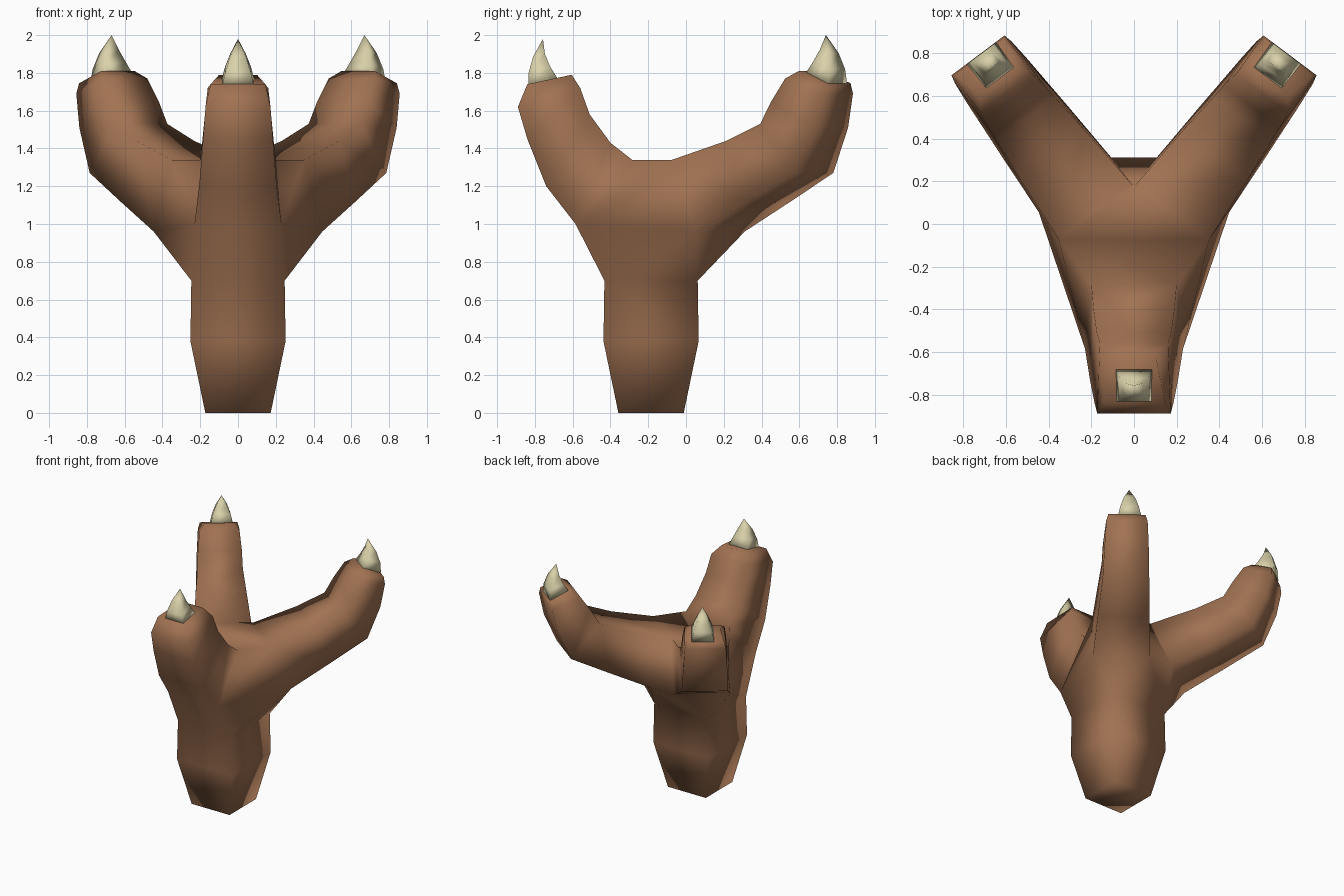
import bpy, bmesh
from mathutils import Vector

if "Cube" in bpy.data.objects:
    bpy.data.objects.remove(bpy.data.objects["Cube"])

AXIS_Y = -0.185  # centre of the stem; toes radiate from it


def material(name, rgb):
    m = bpy.data.materials.new(name)
    m.diffuse_color = (*rgb, 1)
    m.use_nodes = True
    m.node_tree.nodes["Principled BSDF"].inputs["Base Color"].default_value = m.diffuse_color
    return m


def ring(bm, d, row, side=0.0):
    """Four-sided section across a radial direction d: lower pair, then upper pair."""
    r0, z0, w0, r1, z1, w1 = row
    corners = [(r0, z0, w0), (r0, z0, -w0), (r1, z1, -w1), (r1, z1, w1)]
    return [bm.verts.new((d[0] * r + d[1] * (w + side),
                          AXIS_Y + d[1] * r - d[0] * (w + side), z))
            for r, z, w in corners]


def square(bm, z, h):
    return [bm.verts.new((x * h, AXIS_Y + y * h, z))
            for x, y in ((-1, -1), (1, -1), (1, 1), (-1, 1))]


def bridge(bm, a, b):
    for i in range(4):
        j = (i + 1) % 4
        bm.faces.new((a[i], a[j], b[j], b[i]))


def finish(bm, name, mat):
    bmesh.ops.recalc_face_normals(bm, faces=bm.faces[:])
    me = bpy.data.meshes.new(name)
    bm.to_mesh(me)
    bm.free()
    me.materials.append(mat)
    me.shade_smooth()
    ob = bpy.data.objects.new(name, me)
    bpy.context.collection.objects.link(ob)


skin = material("brown_skin", (0.36, 0.17, 0.085))
horn = material("pale_horn", (0.70, 0.64, 0.40))

# Toe sections: lower radius, z, half width, upper radius, z, half width
front_rows = [(0.40, 1.00, 0.23, 0.10, 1.34, 0.20),
              (0.555, 1.20, 0.205, 0.215, 1.43, 0.19),
              (0.655, 1.45, 0.185, 0.325, 1.58, 0.175),
              (0.705, 1.62, 0.172, 0.375, 1.72, 0.16),
              (0.655, 1.74, 0.145, 0.42, 1.79, 0.10)]
back_rows = [(0.46, 0.96, 0.213, 0.30, 1.34, 0.215),
             (0.77, 1.115, 0.195, 0.64, 1.44, 0.19),
             (1.075, 1.27, 0.175, 0.85, 1.53, 0.17),
             (1.18, 1.51, 0.165, 0.92, 1.65, 0.165),
             (1.22, 1.69, 0.155, 1.00, 1.77, 0.15),
             (1.215, 1.745, 0.14, 1.06, 1.81, 0.11)]
toes = [("front", (0, -1), front_rows, 0.0, 0.0, 0.0),
        ("right", (0.6, 0.8), back_rows, 0.57, 0.02, -0.02),
        ("left", (-0.6, 0.8), back_rows, 0.57, 0.02, 0.02)]

# Foot: convex palm, with toes and stem continuing from its openings
bm = bmesh.new()
openings = [ring(bm, d, rows[0]) for _, d, rows, *_ in toes]
stem_top = square(bm, 0.70, 0.247)
bmesh.ops.convex_hull(bm, input=bm.verts[:])
holes = [set(r) for r in openings + [stem_top]]
caps = [f for f in bm.faces if any(set(f.verts) <= h for h in holes)]
bmesh.ops.delete(bm, geom=caps, context='FACES_ONLY')
bmesh.ops.delete(bm, geom=[e for e in bm.edges if not e.link_faces], context='EDGES')

for (_, d, rows, *_), prev in zip(toes, openings):
    for row in rows[1:]:
        cur = ring(bm, d, row)
        bridge(bm, prev, cur)
        prev = cur
    bm.faces.new(prev)

prev = stem_top
for z, h in ((0.38, 0.252), (0.0, 0.173)):
    cur = square(bm, z, h)
    bridge(bm, prev, cur)
    prev = cur
bm.faces.new(prev)
finish(bm, "foot", skin)

# Claws: the same curved spike on every toe
claw_rows = [(0.648, 1.725, 0.085, 0.495, 1.77, 0.085),
             (0.648, 1.80, 0.068, 0.535, 1.835, 0.068),
             (0.625, 1.885, 0.042, 0.562, 1.90, 0.042)]
for name, d, _, dr, dz, side in toes:
    bm = bmesh.new()
    rings = [ring(bm, d, (a + dr, b + dz, w, c + dr, e + dz, v), side)
             for a, b, w, c, e, v in claw_rows]
    bm.faces.new(rings[0])
    for a, b in zip(rings, rings[1:]):
        bridge(bm, a, b)
    r = 0.572 + dr
    tip = bm.verts.new((d[0] * r + d[1] * side, AXIS_Y + d[1] * r - d[0] * side, 1.98 + dz))
    for i in range(4):
        bm.faces.new((rings[-1][i], rings[-1][(i + 1) % 4], tip))
    finish(bm, name + "_claw", horn)
